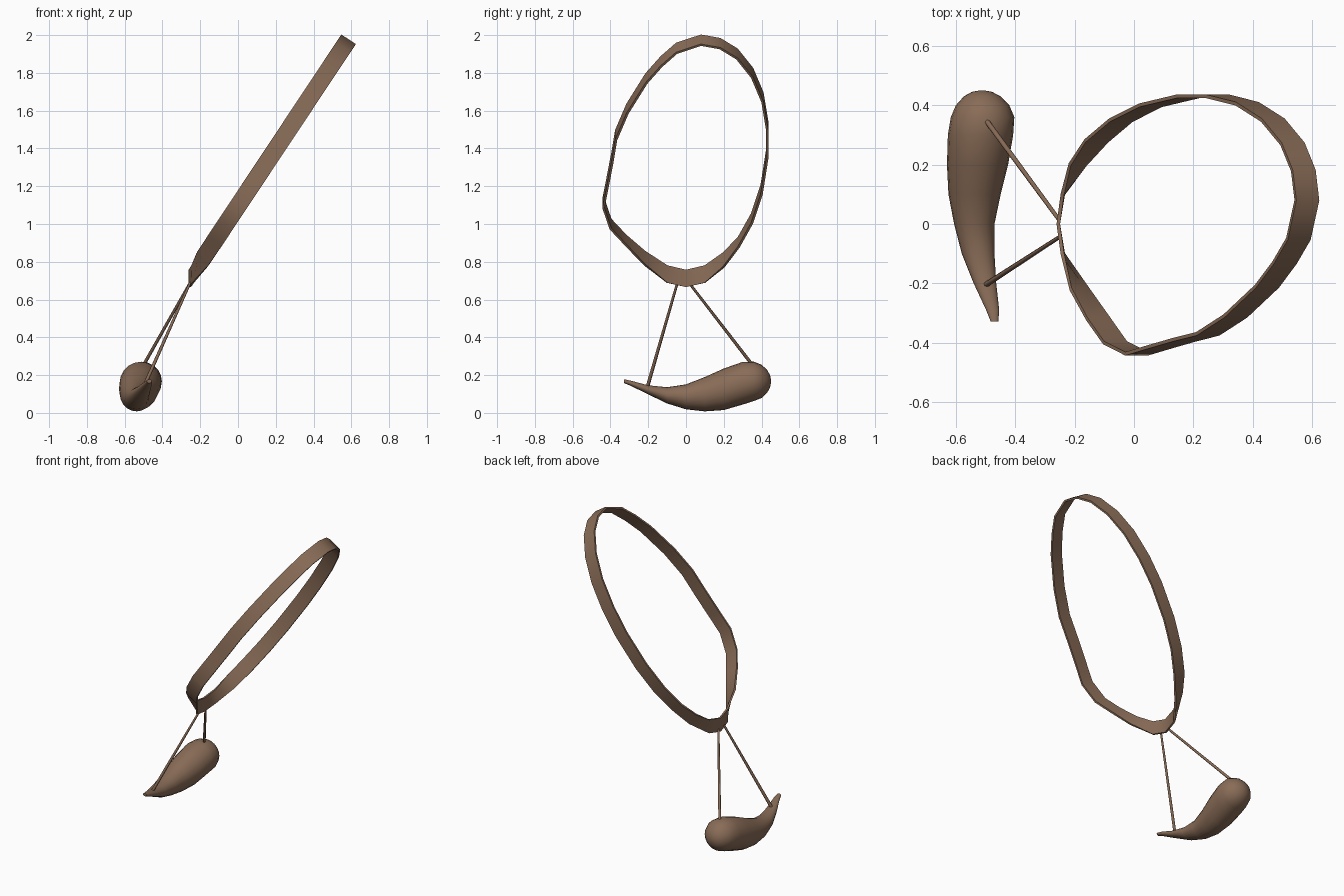
import bpy, bmesh, math
from mathutils import Vector

if "Cube" in bpy.data.objects:
    bpy.data.objects.remove(bpy.data.objects["Cube"])

brown = bpy.data.materials.new("leather brown")
brown.diffuse_color = (0.25, 0.15, 0.095, 1)
brown.use_nodes = True
brown.node_tree.nodes["Principled BSDF"].inputs["Base Color"].default_value = brown.diffuse_color


def loft(name, rings, closed=False, angle=40):
    """Skin a list of equal-length rings of points into one smooth object."""
    bm = bmesh.new()
    vs = [[bm.verts.new(p) for p in r] for r in rings]
    n, m = len(vs), len(vs[0])
    for i in range(n if closed else n - 1):
        a, b = vs[i], vs[(i + 1) % n]
        for j in range(m):
            k = (j + 1) % m
            bm.faces.new((a[j], a[k], b[k], b[j]))
    if not closed:
        bm.faces.new(vs[0])
        bm.faces.new(vs[-1])
    bmesh.ops.recalc_face_normals(bm, faces=bm.faces)
    me = bpy.data.meshes.new(name)
    bm.to_mesh(me)
    bm.free()
    me.materials.append(brown)
    ob = bpy.data.objects.new(name, me)
    bpy.context.collection.objects.link(ob)
    bpy.ops.object.select_all(action='DESELECT')
    bpy.context.view_layer.objects.active = ob
    ob.select_set(True)
    bpy.ops.object.shade_smooth_by_angle(angle=math.radians(angle))
    return ob


# Neck band: flat strap swept round a tilted loop, given by y and z
path = [(0.08, 1.973), (-0.05, 1.93), (-0.13, 1.86), (-0.21, 1.77), (-0.31, 1.61),
        (-0.37, 1.47), (-0.39, 1.35), (-0.415, 1.22), (-0.437, 1.11), (-0.40, 1.0),
        (-0.32, 0.915), (-0.22, 0.82), (-0.1, 0.735), (0, 0.712), (0.1, 0.735),
        (0.2, 0.81), (0.28, 0.905), (0.35, 1.03), (0.40, 1.18), (0.43, 1.37),
        (0.43, 1.52), (0.405, 1.67), (0.35, 1.80), (0.27, 1.90), (0.18, 1.955)]
centres = [Vector((-0.255 + 0.664 * (z - 0.712), y, z)) for y, z in path]
rings = []
for i, c in enumerate(centres):
    tangent = (centres[(i + 1) % len(centres)] - centres[i - 1]).normalized()
    # the strap turns upright at the lowest point
    w = max(0.0, min(1.0, (0.86 - c.z) / 0.13))
    across = Vector((0.838, 0, -0.545)).lerp(Vector((0, 0, -1)), w).normalized()
    out = tangent.cross(across).normalized()
    rings.append([c + across * a * 0.046 + out * b * 0.006
                  for a, b in ((-1, -1), (1, -1), (1, 1), (-1, 1))])
loft("neck_band", rings, closed=True)

# Horn pendant: y, centre x, half width, centre z, half height
sections = [(-0.328, -0.470, 0.013, 0.168, 0.010), (-0.29, -0.476, 0.022, 0.156, 0.014),
            (-0.20, -0.502, 0.038, 0.122, 0.024), (-0.10, -0.525, 0.055, 0.093, 0.043),
            (0.0, -0.538, 0.068, 0.085, 0.066), (0.1, -0.537, 0.088, 0.099, 0.091),
            (0.2, -0.527, 0.103, 0.125, 0.110), (0.3, -0.517, 0.110, 0.157, 0.113),
            (0.36, -0.510, 0.107, 0.167, 0.104), (0.40, -0.510, 0.090, 0.167, 0.088),
            (0.43, -0.511, 0.062, 0.167, 0.060), (0.445, -0.512, 0.034, 0.167, 0.033),
            (0.450, -0.512, 0.008, 0.167, 0.008)]
loft("horn_pendant", [[(cx + rx * math.cos(t), y, cz + rz * math.sin(t))
                       for t in (j * math.tau / 20 for j in range(20))]
                      for y, cx, rx, cz, rz in sections], angle=60)


# Cords joining the band to the horn
def cord(name, top, bottom, r0, r1):
    top, bottom = Vector(top), Vector(bottom)
    d = (bottom - top).normalized()
    u = d.orthogonal().normalized()
    v = d.cross(u)
    loft(name, [[p + (u * math.cos(t) + v * math.sin(t)) * r
                 for t in (j * math.tau / 6 for j in range(6))]
                for p, r in ((top, r0), (bottom, r1))], angle=70)


cord("front_cord", (-0.253, -0.045, 0.69), (-0.50, -0.205, 0.135), 0.007, 0.010)
cord("rear_cord", (-0.253, 0.015, 0.69), (-0.495, 0.345, 0.262), 0.007, 0.009)
